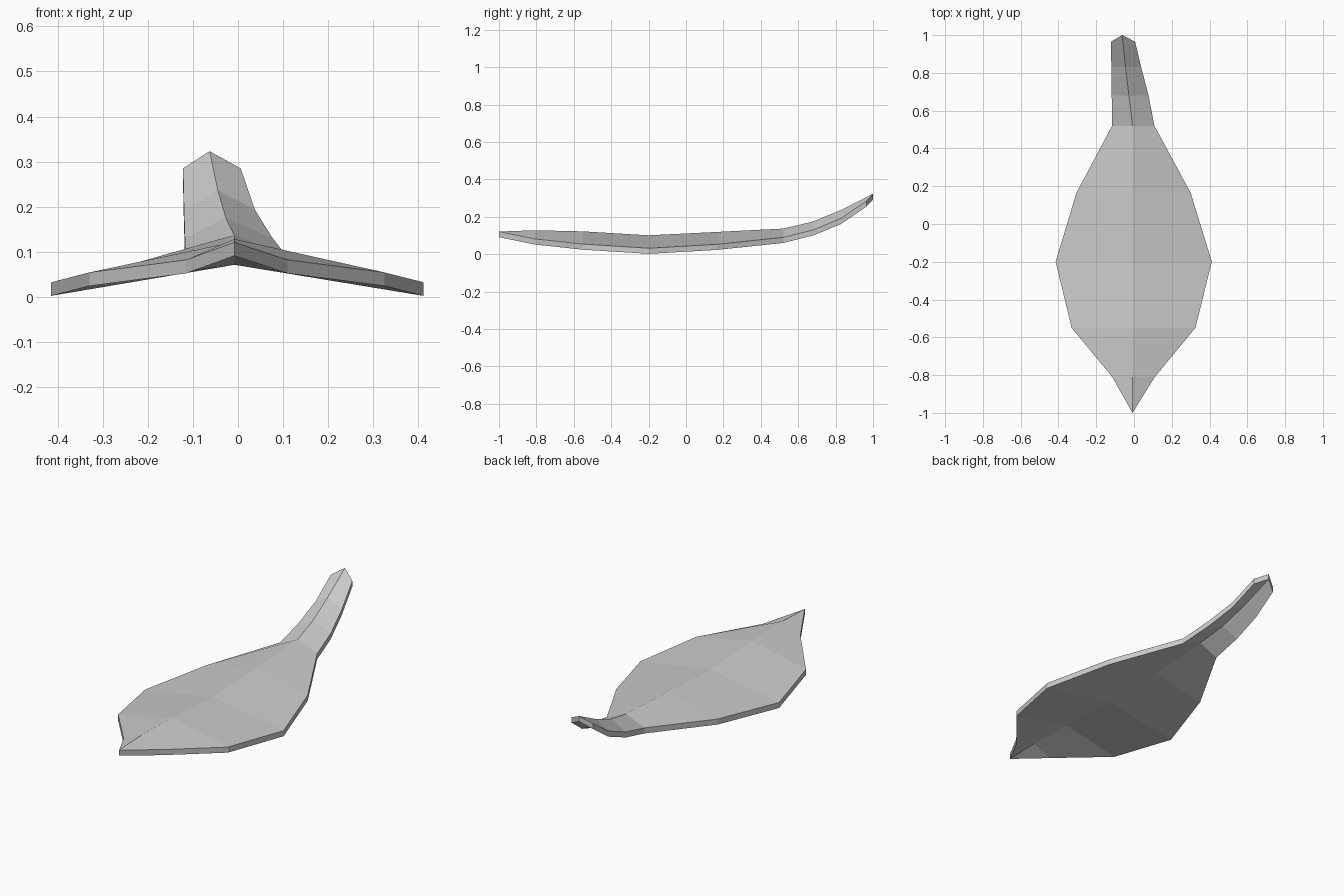
import bpy
import bmesh

THICKNESS = 0.03

if "Cube" in bpy.data.objects:
    bpy.data.objects.remove(bpy.data.objects["Cube"], do_unlink=True)

# One flat grey for the whole leaf
grey = bpy.data.materials.new("leaf_grey")
grey.use_nodes = True
colour = (0.6, 0.6, 0.6, 1)
grey.diffuse_color = colour
grey.node_tree.nodes["Principled BSDF"].inputs["Base Color"].default_value = colour

# Ribs from blade tip to stalk end: y, right x, midrib x, left x, edge z, midrib z
ribs = [
    (-0.81, -0.115, -0.008, 0.11, 0.082, 0.128),
    (-0.55, -0.33, -0.008, 0.325, 0.054, 0.122),
    (-0.20, -0.415, -0.008, 0.412, 0.032, 0.101),
    (0.165, -0.305, -0.008, 0.30, 0.053, 0.119),
    (0.52, -0.116, -0.008, 0.108, 0.09, 0.137),
    (0.68, -0.118, -0.027, 0.077, 0.13, 0.175),
    (0.83, -0.12, -0.045, 0.038, 0.192, 0.237),
    (0.965, -0.122, -0.063, 0.006, 0.285, 0.323),
]

# Upper surface: pointed tip, then two folded strips along the midrib
bm = bmesh.new()
tip = bm.verts.new((-0.008, -1, 0.121))
rows = []
for y, right, mid, left, edge_z, mid_z in ribs:
    mid_y = 1.0 if y == ribs[-1][0] else y
    rows.append([bm.verts.new(p) for p in
                 ((right, y, edge_z), (mid, mid_y, mid_z), (left, y, edge_z))])

for side in (0, 1):
    bm.faces.new((tip, rows[0][side + 1], rows[0][side]))
    for a, b in zip(rows, rows[1:]):
        bm.faces.new((a[side], a[side + 1], b[side + 1], b[side]))

# Drop a copy straight down to give the leaf its thickness
result = bmesh.ops.extrude_face_region(bm, geom=bm.faces[:], use_keep_orig=True)
lower = [g for g in result["geom"] if isinstance(g, bmesh.types.BMVert)]
bmesh.ops.translate(bm, verts=lower, vec=(0, 0, -THICKNESS))
bmesh.ops.recalc_face_normals(bm, faces=bm.faces[:])

mesh = bpy.data.meshes.new("leaf")
bm.to_mesh(mesh)
bm.free()
mesh.materials.append(grey)
leaf = bpy.data.objects.new("leaf", mesh)
bpy.context.collection.objects.link(leaf)
